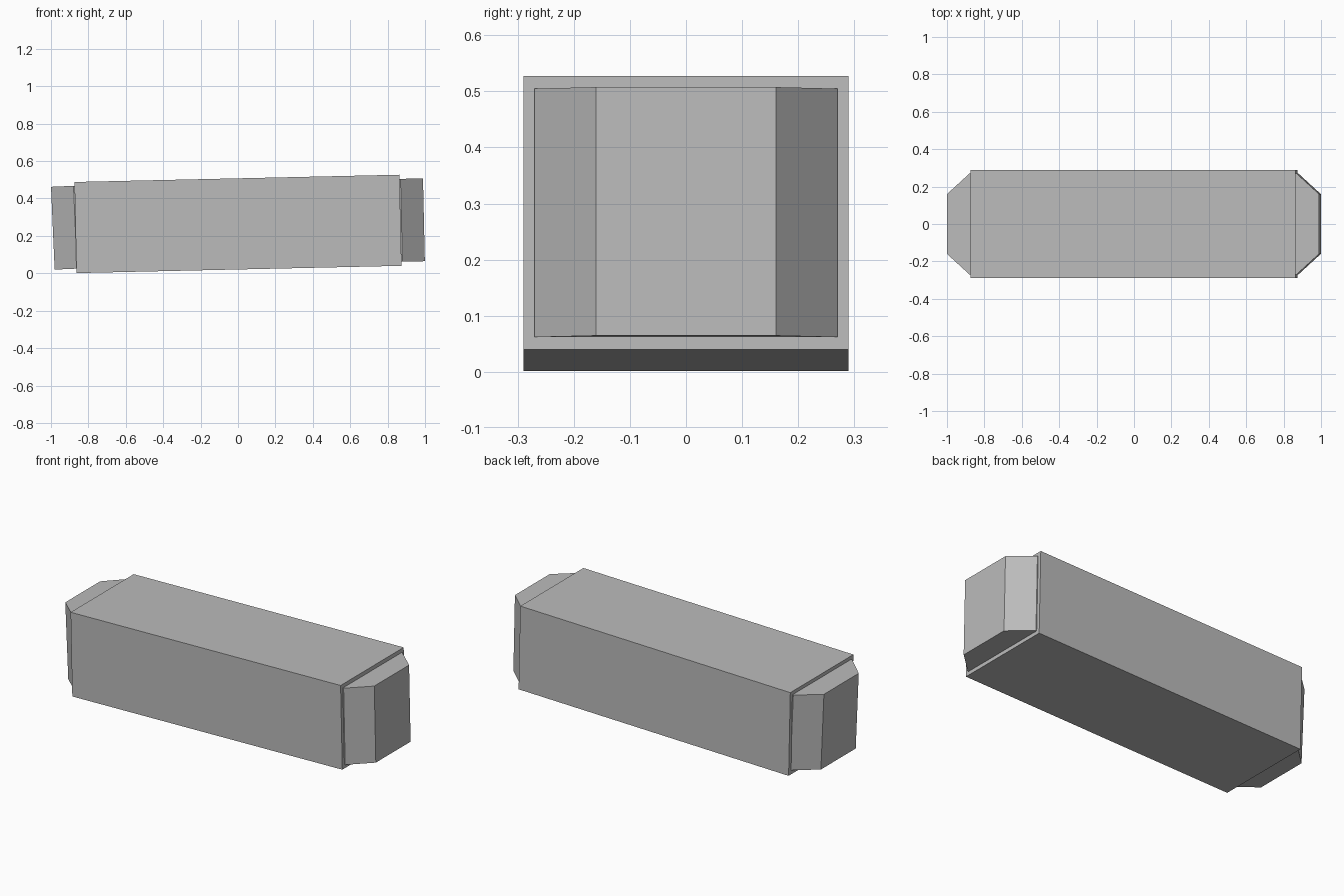
import bpy
import bmesh
import math
from mathutils import Matrix, Vector

cube = bpy.data.objects.get("Cube")
if cube:
    bpy.data.objects.remove(cube, do_unlink=True)

# Single plain grey
GREY = (0.5, 0.5, 0.5, 1.0)
grey = bpy.data.materials.new("plain grey")
grey.use_nodes = True
grey.diffuse_color = GREY
grey.node_tree.nodes["Principled BSDF"].inputs["Base Color"].default_value = GREY


def prism(name, plan, height, centre, tilt):
    """Extrude a plan outline symmetrically in z, then tilt it about y."""
    bm = bmesh.new()
    base = bm.faces.new([bm.verts.new((x, y, -height / 2)) for x, y in plan])
    top = bmesh.ops.extrude_face_region(bm, geom=[base])["geom"]
    bmesh.ops.translate(bm, vec=(0, 0, height),
                        verts=[v for v in top if isinstance(v, bmesh.types.BMVert)])
    bmesh.ops.recalc_face_normals(bm, faces=bm.faces)
    mesh = bpy.data.meshes.new(name)
    bm.to_mesh(mesh)
    bm.free()
    mesh.materials.append(grey)
    obj = bpy.data.objects.new(name, mesh)
    bpy.context.collection.objects.link(obj)
    obj.matrix_world = (Matrix.Translation(Vector(centre))
                        @ Matrix.Rotation(-math.radians(tilt), 4, 'Y'))
    return obj


# Long, slightly tilted body
L, W = 0.869, 0.29
prism("body", [(-L, -W), (L, -W), (L, W), (-L, W)], 0.487, (0, 0, 0.264), 1.28)


# End caps: tapered in plan, the inner edge runs a little into the body
def cap_plan(side):
    points = [(-0.135, -0.27), (-0.120, -0.27), (0, -0.16),
              (0, 0.16), (-0.120, 0.27), (-0.135, 0.27)]
    return [(side * x, y) for x, y in points]


prism("left_end_cap", cap_plan(1), 0.443, (0.994, 0, 0.286), 1.28)
prism("right_end_cap", cap_plan(-1), 0.443, (-0.990, 0, 0.241), 2.5)
